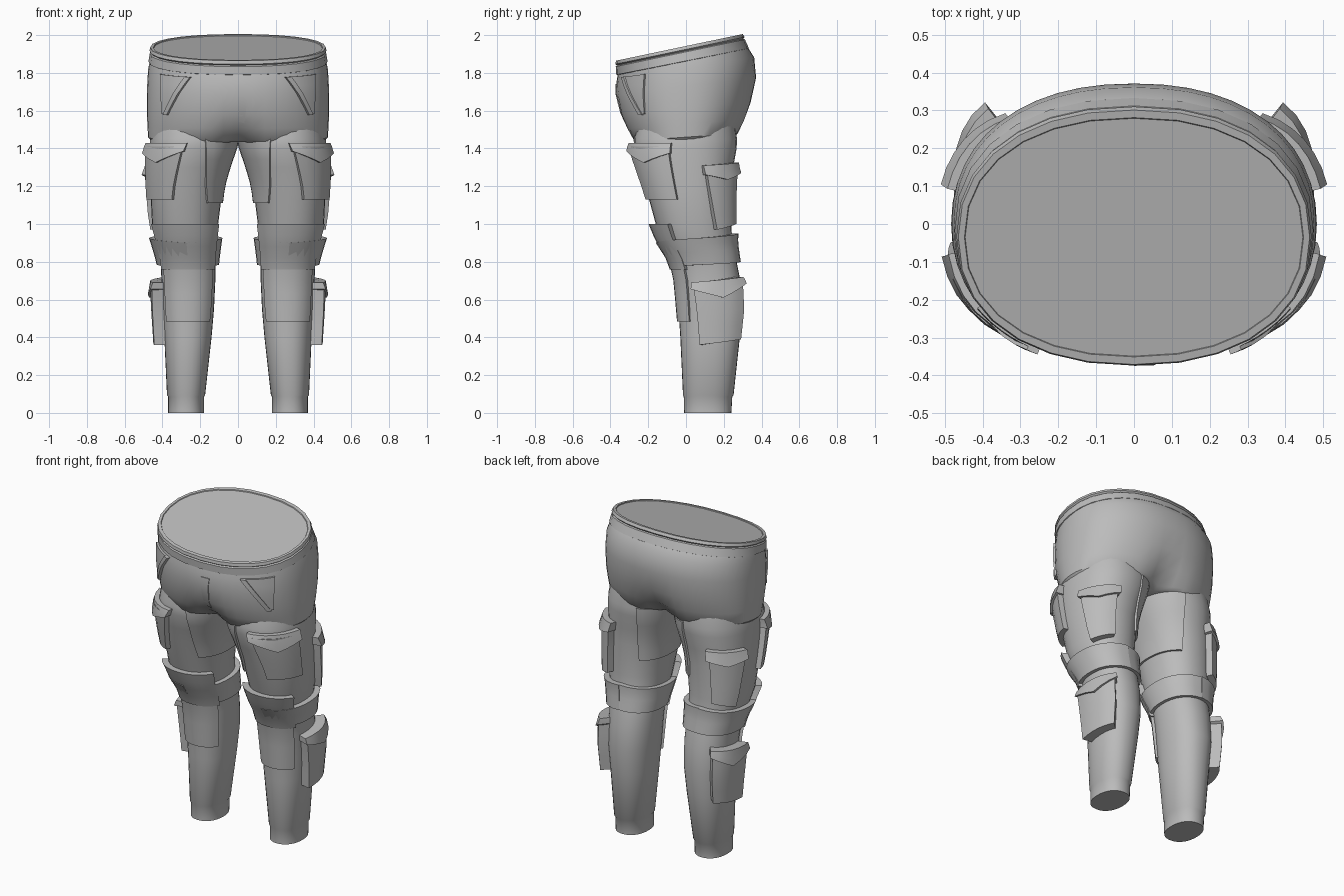
import bpy, bmesh
from math import cos, sin, radians, pi, exp

if "Cube" in bpy.data.objects:
    bpy.data.objects.remove(bpy.data.objects["Cube"])

cloth = bpy.data.materials.new("grey_cloth")
cloth.use_nodes = True
cloth.diffuse_color = (0.5, 0.5, 0.5, 1)
cloth.node_tree.nodes["Principled BSDF"].inputs["Base Color"].default_value = (0.5, 0.5, 0.5, 1)

# Left leg sections: z, inner x, outer x, front y, back y
LEG_BOX = [
    (0, .18, .37, -.01, .24), (.085, .18, .37, -.012, .245),
    (.095, .174, .376, -.016, .252), (.4, .14, .39, -.03, .285),
    (.55, .127, .40, -.04, .30), (.7, .12, .405, -.05, .288),
    (.8, .12, .41, -.07, .268), (.9, .115, .43, -.125, .245),
    (1.0, .105, .455, -.16, .24), (1.2, .08, .465, -.215, .242),
    (1.3, .05, .467, -.245, .25), (1.4, .015, .467, -.275, .268),
    (1.45, .0, .465, -.275, .27), (1.52, .0, .45, -.26, .26)]
# Section rows: z, centre x, centre y, radius x, radius y, tilt, crotch dent
LEG = [(z, (a + b) / 2, (c + d) / 2, (b - a) / 2, (d - c) / 2, 0, 0)
       for z, a, b, c, d in LEG_BOX]
PELVIS = [
    (1.445, 0, 0, .462, .272, .06, .35), (1.46, 0, 0, .476, .29, .07, .28),
    (1.53, 0, 0, .48, .322, .08, .1), (1.61, 0, 0, .483, .35, .1, .03),
    (1.73, 0, 0, .481, .371, .12, 0), (1.82, 0, -.003, .476, .364, .17, 0),
    (1.86, 0, -.015, .468, .346, .2, 0)]
BAND = [
    (1.855, 0, -.015, .46, .335, .2, 0), (1.86, 0, -.018, .474, .351, .2, 0),
    (1.905, 0, -.03, .467, .342, .21, 0), (1.91, 0, -.031, .459, .334, .21, 0),
    (1.918, 0, -.032, .469, .342, .21, 0), (1.935, 0, -.035, .464, .336, .21, 0),
    (1.935, 0, -.035, .448, .316, .21, 0), (1.93, 0, -.035, .446, .314, .21, 0)]


def power(v, e):
    return abs(v) ** e * (1 if v >= 0 else -1)


def on_row(row, deg, off=0.0):
    """Point on a section; 0 is outward, -90 is the front."""
    z, cx, cy, rx, ry, tilt, dent = row
    c, s = cos(radians(deg)), sin(radians(deg))
    x, y = rx * power(c, .9), ry * power(s, .9)
    y *= 1 - dent * exp(-(x / .09) ** 2)
    nx, ny = c / rx, s / ry
    k = off / (nx * nx + ny * ny) ** .5
    return (cx + x + nx * k, cy + y + ny * k, z + tilt * y)


def surface(table, deg, z, off):
    """Point above a lofted body at any height."""
    for lo, hi in zip(table, table[1:]):
        if z <= hi[0]:
            break
    t = max(0, min(1, (z - lo[0]) / (hi[0] - lo[0])))
    row = [p + (q - p) * t for p, q in zip(lo, hi)]
    row[0] = z
    return on_row(row, deg, off)


def finish(name, bm, mirror, angle=35):
    bmesh.ops.recalc_face_normals(bm, faces=bm.faces)
    mesh = bpy.data.meshes.new(name)
    bm.to_mesh(mesh)
    bm.free()
    mesh.materials.append(cloth)
    ob = bpy.data.objects.new(name, mesh)
    bpy.context.collection.objects.link(ob)
    bpy.ops.object.select_all(action='DESELECT')
    ob.select_set(True)
    bpy.context.view_layer.objects.active = ob
    bpy.ops.object.shade_smooth_by_angle(angle=radians(angle))
    if mirror:
        ob.modifiers.new("Mirror", 'MIRROR').use_mirror_merge = False
    return ob


def loft(name, table, n, mirror=False):
    bm = bmesh.new()
    rings = [[bm.verts.new(on_row(r, 360 * i / n)) for i in range(n)] for r in table]
    for a, b in zip(rings, rings[1:]):
        for i in range(n):
            j = (i + 1) % n
            bm.faces.new((a[i], a[j], b[j], b[i]))
    bm.faces.new(rings[0])
    bm.faces.new(rings[-1])
    return finish(name, bm, mirror)


def patch(name, table, corners, top, bottom, nu=6, nv=4, droop=0.0, base=-.015):
    """Solid panel hugging a body. Corners (angle, z): two top, then two bottom."""
    (a0, z0), (a1, z1), (b0, y0), (b1, y1) = corners
    bm = bmesh.new()

    def grid(raised):
        out = []
        for j in range(nv + 1):
            v = j / nv
            row = []
            for i in range(nu + 1):
                u = i / nu
                deg = (a0 + (a1 - a0) * u) * (1 - v) + (b0 + (b1 - b0) * u) * v
                z = (z0 + (z1 - z0) * u) * (1 - v) + (y0 + (y1 - y0) * u) * v
                z -= droop * v * (1 - abs(2 * u - 1))
                off = top + (bottom - top) * v if raised else base
                row.append(bm.verts.new(surface(table, deg, z, off)))
            out.append(row)
        return out

    def rim(g):
        return (g[0] + [r[-1] for r in g[1:]] + g[-1][-2::-1]
                + [r[0] for r in g[-2:0:-1]])

    outer, inner = grid(True), grid(False)
    for g in (outer, inner):
        for j in range(nv):
            for i in range(nu):
                bm.faces.new((g[j][i], g[j][i + 1], g[j + 1][i + 1], g[j + 1][i]))
    p, q = rim(outer), rim(inner)
    for i in range(len(p)):
        k = (i + 1) % len(p)
        bm.faces.new((p[i], p[k], q[k], q[i]))
    return finish(name, bm, True)


# Main garment
loft("pelvis", PELVIS, 48)
loft("waistband", BAND, 28)
loft("leg", LEG, 32, True)

# Thigh cargo pocket, front and outward
patch("thigh_pocket", LEG, [(-80, 1.41), (-16, 1.41), (-72, 1.13), (-15, 1.13)], .035, .03)
patch("thigh_pocket_flap", LEG, [(-84, 1.43), (-13, 1.43), (-82, 1.385), (-14, 1.375)],
      .03, .048, nv=2, droop=.055)

# Rear thigh pocket
patch("rear_pocket", LEG, [(20, 1.29), (72, 1.30), (29, .97), (70, 1.0)], .04, .04)
patch("rear_pocket_flap", LEG, [(17, 1.31), (75, 1.325), (18, 1.26), (75, 1.27)],
      .035, .055, nv=2, droop=.03)

# Calf pocket
patch("calf_pocket", LEG, [(-20, .67), (52, .70), (-14, .36), (50, .39)], .062, .06)
patch("calf_pocket_flap", LEG, [(-23, .69), (56, .72), (-23, .655), (56, .685)],
      .06, .075, nv=2, droop=.06)

# Knee strap halves and pads
patch("knee_strap_outer", LEG, [(-90, .9), (90, .95), (-90, .77), (90, .80)], .035, .022, nu=14)
patch("knee_strap_inner", LEG, [(90, .95), (270, .9), (90, .80), (270, .77)], .03, .02, nu=14)
patch("knee_pad", LEG, [(-146, 1.0), (-34, 1.0), (-146, .76), (-34, .76)], .038, .024, nu=10)
patch("shin_pad", LEG, [(-142, .78), (-38, .78), (-142, .485), (-38, .485)], .018, .012, nu=10)

# Inner thigh reinforcement
patch("inner_thigh_panel", LEG, [(105, 1.46), (258, 1.46), (120, 1.11), (236, 1.11)],
      .01, .012, nu=14, nv=6)

# Slanted hip pockets and their raised edges
patch("hip_pocket", PELVIS, [(-58, 1.835), (-33, 1.83), (-42, 1.605), (-36, 1.605)], .012, .008)
patch("hip_pocket_edge", PELVIS, [(-61, 1.835), (-57, 1.835), (-42, 1.60), (-38, 1.60)],
      .022, .015, nu=2)

# Fly seam
fly = patch("fly", PELVIS, [(-90, 1.80), (-84.5, 1.80), (-90, 1.57), (-87, 1.56)],
            .004, .004, nu=2)
fly.modifiers.clear()
